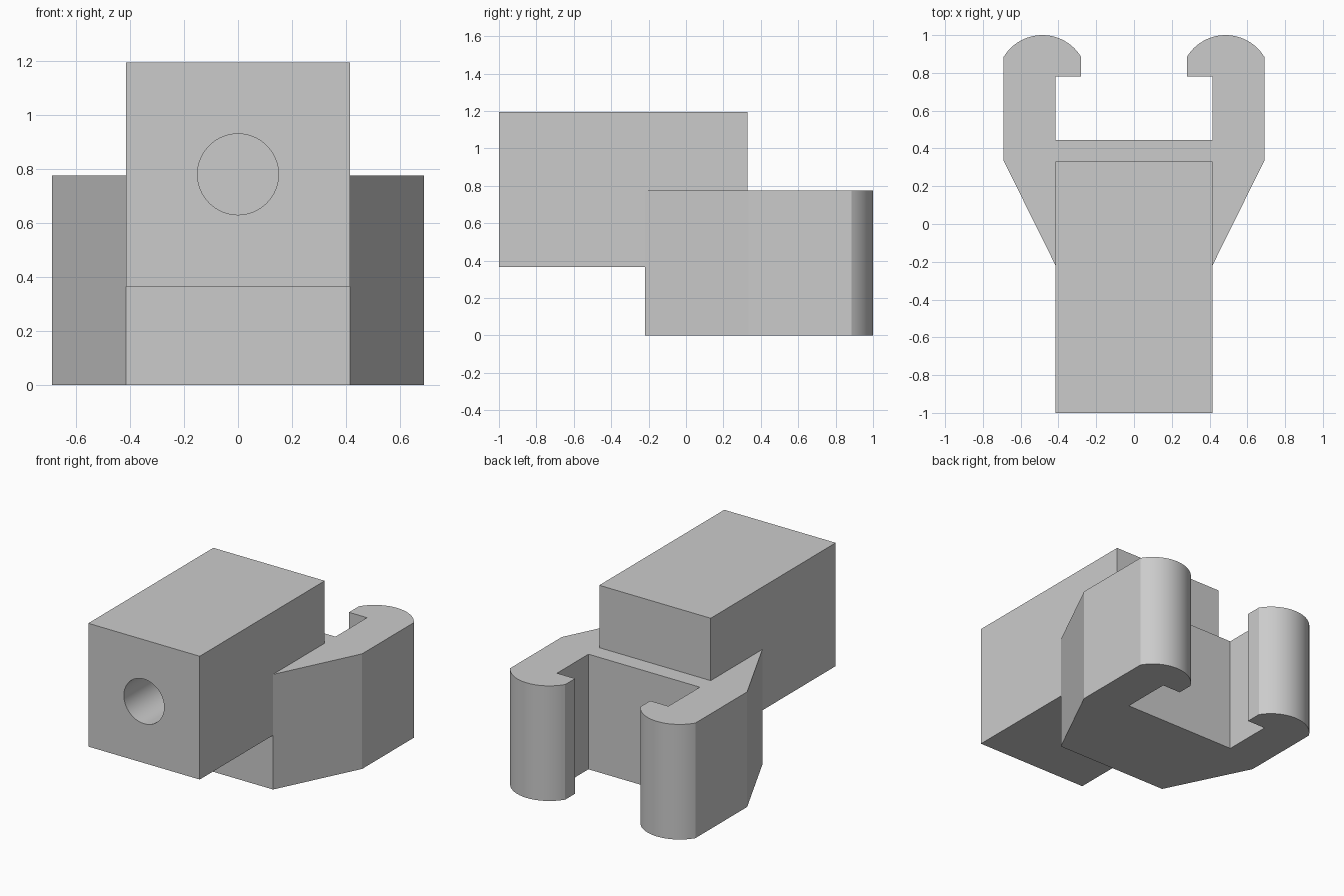
import bpy
import bmesh
from math import cos, sin, atan2, pi, radians
from mathutils import Matrix

cube = bpy.data.objects.get("Cube")
if cube:
    bpy.data.objects.remove(cube, do_unlink=True)

grey = bpy.data.materials.new("light grey")
grey.use_nodes = True
colour = (0.6, 0.6, 0.6, 1)
grey.diffuse_color = colour
grey.node_tree.nodes["Principled BSDF"].inputs["Base Color"].default_value = colour

HALF = 0.415            # half width of the block and of the clip opening
CLIP_TOP = 0.775


def make_object(name, bm):
    bmesh.ops.recalc_face_normals(bm, faces=bm.faces)
    mesh = bpy.data.meshes.new(name)
    bm.to_mesh(mesh)
    bm.free()
    mesh.materials.append(grey)
    obj = bpy.data.objects.new(name, mesh)
    bpy.context.collection.objects.link(obj)
    return obj


def prism(name, outline, z0, z1):
    bm = bmesh.new()
    base = bm.faces.new([bm.verts.new((x, y, z0)) for x, y in outline])
    top = bmesh.ops.extrude_face_region(bm, geom=[base])["geom"]
    verts = [v for v in top if isinstance(v, bmesh.types.BMVert)]
    bmesh.ops.translate(bm, verts=verts, vec=(0, 0, z1 - z0))
    return make_object(name, bm)


def combine(target, helper, operation):
    mod = target.modifiers.new(operation.title(), "BOOLEAN")
    mod.operation = operation
    mod.solver = "EXACT"
    mod.object = helper
    helper.hide_render = True
    bpy.context.view_layer.objects.active = target
    bpy.ops.object.modifier_apply(modifier=mod.name)
    bpy.data.objects.remove(helper, do_unlink=True)


# Upper block
body = prism("mounting_block_with_clip",
             [(-HALF, -1), (HALF, -1), (HALF, 0.33), (-HALF, 0.33)], 0.365, 1.195)

# Clip: flared arms ending in rounded, inward hooks
cx, cy, r = 0.485, 0.76, 0.24
start = atan2(0.125, 0.205)
steps = 24
arc = []
for i in range(steps + 1):
    a = start + (pi - 2 * start) * i / steps
    arc.append((cx + r * cos(a), cy + r * sin(a)))
half = ([(HALF, -0.22), (0.69, 0.335)] + arc +
        [(0.28, 0.78), (HALF, 0.78), (HALF, 0.445)])
clip = prism("clip", half + [(-x, y) for x, y in reversed(half)], 0, CLIP_TOP)
combine(body, clip, "UNION")

# Blind round hole in the front face
depth = 0.85
bm = bmesh.new()
bmesh.ops.create_cone(bm, cap_ends=True, segments=64, radius1=0.15, radius2=0.15,
                      depth=depth + 0.1,
                      matrix=Matrix.Translation((0, -1.05 + (depth + 0.1) / 2 - 0.05, 0.78))
                      @ Matrix.Rotation(pi / 2, 4, "X"))
combine(body, make_object("hole_cutter", bm), "DIFFERENCE")

# Smooth curved walls, crisp edges
bpy.ops.object.select_all(action="DESELECT")
body.select_set(True)
bpy.context.view_layer.objects.active = body
bpy.ops.object.shade_smooth_by_angle(angle=radians(20))
